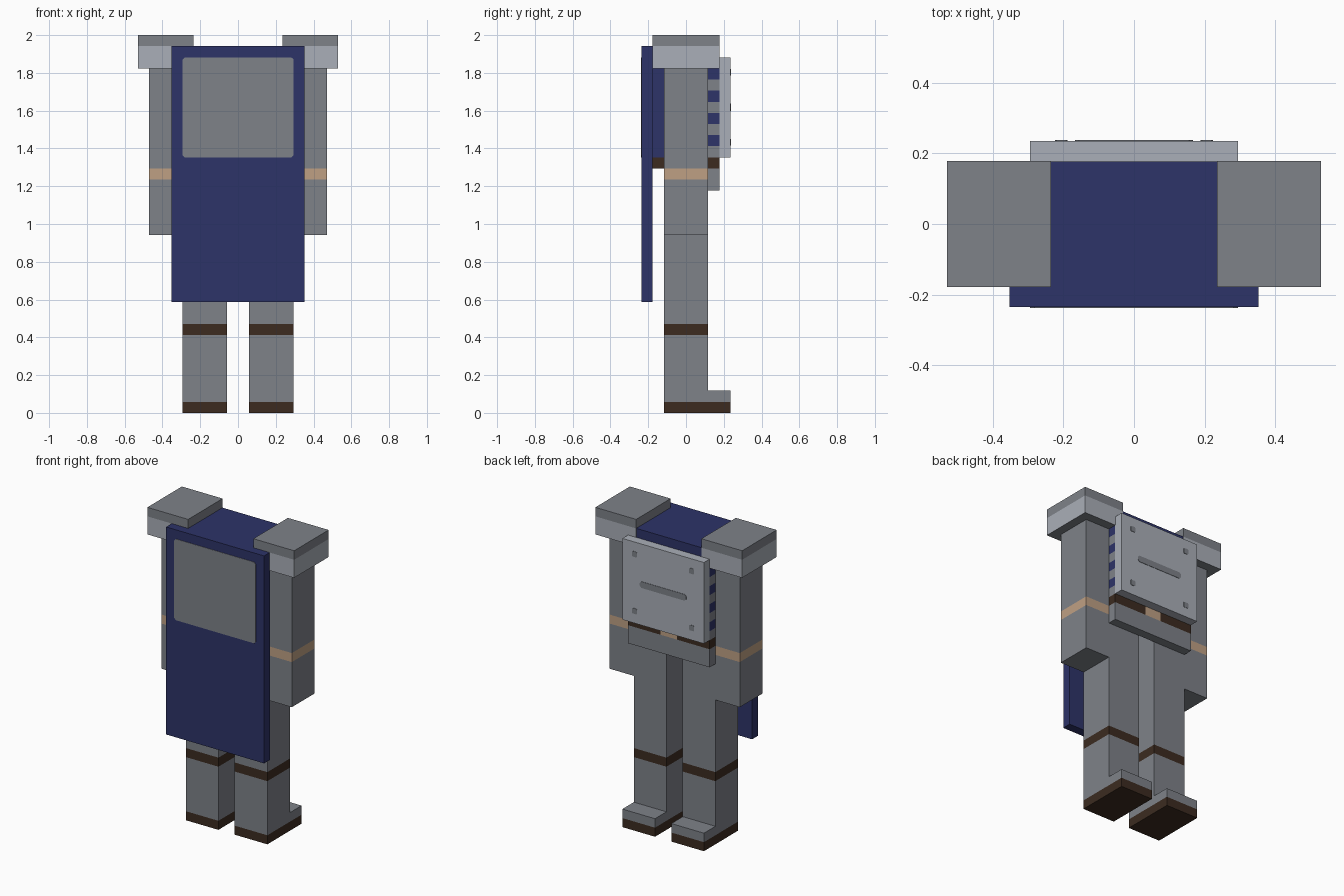
import bpy, bmesh
from mathutils import Vector

cube = bpy.data.objects.get("Cube")
if cube:
    bpy.data.objects.remove(cube, do_unlink=True)

U = 2 / 34  # one block unit


def material(name, rgb):
    lin = [(c / 255 / 12.92) if c <= 10 else ((c / 255 + 0.055) / 1.055) ** 2.4 for c in rgb]
    m = bpy.data.materials.new(name)
    m.use_nodes = True
    m.diffuse_color = (*lin, 1)
    m.node_tree.nodes["Principled BSDF"].inputs["Base Color"].default_value = (*lin, 1)
    return m


GREY, LIGHT, BLUE, BROWN, TAN = range(5)
MATS = [material("steel grey", (126, 130, 137)), material("light steel", (170, 175, 184)),
        material("navy cloth", (45, 51, 104)), material("dark leather", (60, 43, 32)),
        material("tan", (191, 160, 132))]


def finish(name, bm, rule):
    """Colour each face by rule(centre, normal) in block units and add the object."""
    bmesh.ops.recalc_face_normals(bm, faces=bm.faces)
    bm.normal_update()
    for f in bm.faces:
        f.material_index = rule(f.calc_center_median(), f.normal) if callable(rule) else rule
    bmesh.ops.scale(bm, vec=(U, U, U), verts=bm.verts)
    me = bpy.data.meshes.new(name)
    bm.to_mesh(me)
    bm.free()
    for m in MATS:
        me.materials.append(m)
    ob = bpy.data.objects.new(name, me)
    bpy.context.collection.objects.link(ob)
    return ob


def box(name, x, y, z, rule, cuts=()):
    """Box from ranges, sliced along (axis, position) cuts so bands can be coloured."""
    bm = bmesh.new()
    bmesh.ops.create_cube(bm, size=1)
    for v in bm.verts:
        v.co = Vector([r[0] if c < 0 else r[1] for r, c in zip((x, y, z), v.co)])
    for axis, pos in cuts:
        n = Vector((0, 0, 0))
        n[axis] = 1
        bmesh.ops.bisect_plane(bm, geom=bm.verts[:] + bm.edges[:] + bm.faces[:],
                               plane_co=n * pos, plane_no=n)
    return finish(name, bm, rule)


def cut_plate(name, x, z, y, cut, colour):
    """Thin upright plate with clipped corners."""
    (x0, x1), (z0, z1) = x, z
    pts = [(x0 + cut, z0), (x1 - cut, z0), (x1, z0 + cut), (x1, z1 - cut),
           (x1 - cut, z1), (x0 + cut, z1), (x0, z1 - cut), (x0, z0 + cut)]
    bm = bmesh.new()
    face = bm.faces.new([bm.verts.new((a, y[0], b)) for a, b in pts])
    ext = bmesh.ops.extrude_face_region(bm, geom=[face])
    for v in ext["geom"]:
        if isinstance(v, bmesh.types.BMVert):
            v.co.y = y[1]
    return finish(name, bm, colour)


# Torso: blue tunic, striped side edges at the back, leather belt with tan buckle
def torso_rule(c, n):
    if c.z < 22.01:
        return GREY
    if c.z < 23:
        return TAN if n.y > 0.5 and abs(c.x) < 1 else BROWN
    if abs(n.x) > 0.5 and c.y > 2 and c.z < 31:
        return GREY if int(c.z) % 2 else BLUE
    return BLUE


torso_cuts = [(2, z) for z in range(23, 33)] + [(1, 2), (0, -1), (0, 1)]
box("torso", (-5, 5), (-3, 3), (22, 33), torso_rule, torso_cuts)
box("back_flap", (-5, 5), (2, 3), (20, 22), GREY)

# Long cloth panel with a grey inlay
box("cape", (-6, 6), (-4, -3), (10, 33), BLUE)
cut_plate("cape_inlay", (-5, 5), (23, 32), (-4.04, -3.98), 0.2, GREY)

# Armour plate with a centre bar and four rivets
box("armour_plate", (-5, 5), (3, 4), (23, 32), LIGHT)
cut_plate("armour_bar", (-2.85, 2.85), (27.15, 27.85), (3.98, 4.04), 0.2, GREY)
for sx in (-1, 1):
    for sz in (-1, 1):
        px, pz = 3.5 * sx, 27.5 + 3.15 * sz
        cut_plate("rivet", (px - 0.3, px + 0.3), (pz - 0.3, pz + 0.3), (3.98, 4.04), 0.08, GREY)

# Limbs, once per side
for side, s in (("left", 1), ("right", -1)):
    def span(a, b):
        return tuple(sorted((a * s, b * s)))

    box(side + "_arm", span(4, 8), (-2, 2), (16, 31.5),
        lambda c, n: TAN if 21 < c.z < 22 else GREY, [(2, 21), (2, 22)])
    box(side + "_shoulder_guard", span(4, 9), (-3.02, 3.02), (31, 34),
        lambda c, n: LIGHT if c.z < 33 and abs(n.z) < 0.5 else GREY, [(2, 33)])
    box(side + "_leg", span(1, 5), (-2, 2), (1, 22),
        lambda c, n: BROWN if 7 < c.z < 8 else GREY, [(2, 7), (2, 8)])
    box(side + "_foot_sole", span(1, 5), (-2, 4), (0, 1), BROWN)
    box(side + "_foot_top", span(1, 5), (2, 4), (1, 2), GREY)
